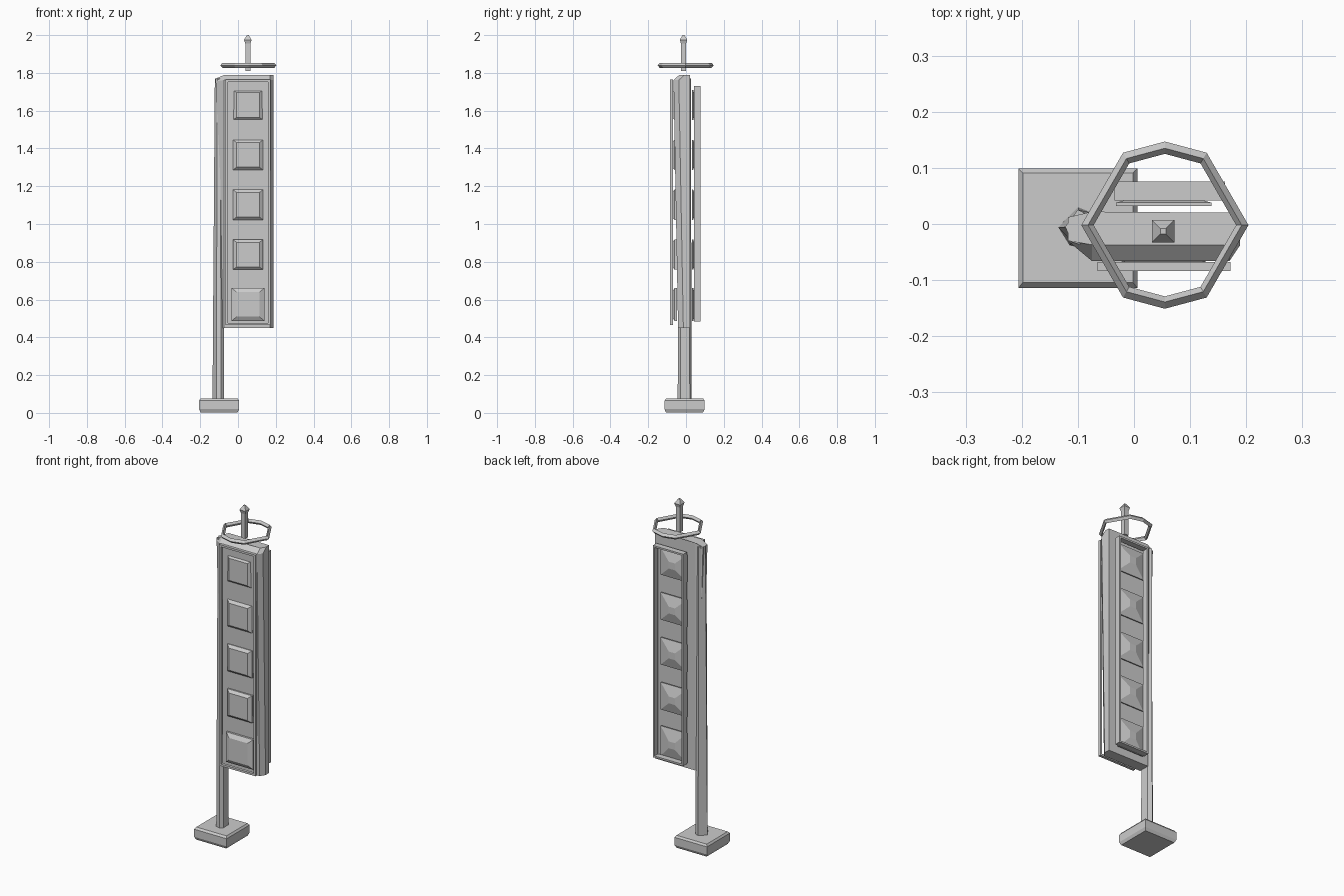
import bpy, bmesh, math

if "Cube" in bpy.data.objects:
    bpy.data.objects.remove(bpy.data.objects["Cube"])


def loft(name, rings, closed=False):
    """Skin a list of equal-length point rings; cap the ends unless closed."""
    bm = bmesh.new()
    vs = [[bm.verts.new(p) for p in r] for r in rings]
    n = len(vs[0])
    pairs = list(zip(vs, vs[1:] + vs[:1])) if closed else list(zip(vs, vs[1:]))
    for a, b in pairs:
        for i in range(n):
            j = (i + 1) % n
            bm.faces.new((a[i], a[j], b[j], b[i]))
    if not closed:
        bm.faces.new(vs[0])
        bm.faces.new(vs[-1])
    bmesh.ops.recalc_face_normals(bm, faces=bm.faces)
    me = bpy.data.meshes.new(name)
    bm.to_mesh(me)
    bm.free()
    ob = bpy.data.objects.new(name, me)
    bpy.context.collection.objects.link(ob)
    return ob


def rect_xy(x0, x1, y0, y1, z):
    return [(x0, y0, z), (x1, y0, z), (x1, y1, z), (x0, y1, z)]


def rect_xz(x0, x1, z0, z1, y):
    return [(x0, y, z0), (x1, y, z0), (x1, y, z1), (x0, y, z1)]


def rim(name, x0, x1, z0, z1, y0, y1, t):
    """Rectangular frame standing in the xz plane."""
    loft(name, [rect_xz(x0, x1, z0, z1, y0), rect_xz(x0, x1, z0, z1, y1),
                rect_xz(x0 + t, x1 - t, z0 + t, z1 - t, y1),
                rect_xz(x0 + t, x1 - t, z0 + t, z1 - t, y0)], closed=True)


# Foot block with chamfered edges
loft("foot", [rect_xy(-0.198, -0.002, -0.106, 0.091, 0.003),
              rect_xy(-0.206, 0.006, -0.114, 0.099, 0.02),
              rect_xy(-0.206, 0.006, -0.114, 0.099, 0.065),
              rect_xy(-0.198, -0.002, -0.104, 0.091, 0.076)])

# Six-sided pole, slightly thinner at the top
section = [(-0.135, -0.006), (-0.115, -0.038), (-0.09, -0.044),
           (-0.073, -0.03), (-0.075, 0.02), (-0.1, 0.03)]
loft("pole", [[(x, y, 0.07) for x, y in section],
              [(-0.1 + (x + 0.1) * 0.65, y * 0.85, 1.77) for x, y in section]])

# Sign body, front leaning forward towards the top
def body_ring(front, z, zl):
    return [(-0.075, front, z), (0.17, front, z), (0.189, front + 0.028, z),
            (0.187, 0.02, z), (-0.075, 0.022, z), (-0.118, 0.012, zl),
            (-0.118, -0.03, zl)]

loft("sign_body", [[(max(x, -0.085), y, z) for x, y, z in body_ring(-0.042, 0.45, 0.45)],
                   body_ring(-0.066, 1.762, 1.755),
                   body_ring(-0.037, 1.788, 1.77)])

# Rims on both faces of the sign
rim("front_rim", -0.065, 0.172, 0.465, 1.765, -0.084, -0.068, 0.012)
rim("back_rim", -0.035, 0.162, 0.485, 1.73, 0.042, 0.076, 0.010)

# Five raised panels on each face; the lowest front one is larger
for i in range(5):
    z = 1.63 - 0.264 * i
    w = 0.088 if i == 4 else 0.08
    cx = 0.053
    loft(f"front_panel_{i}", [
        rect_xz(cx - w, cx + w, z - w, z + w, -0.048),
        rect_xz(cx - w, cx + w, z - w, z + w, -0.060),
        rect_xz(cx - 0.06, cx + 0.06, z - 0.065, z + 0.065, -0.074)])
    loft(f"back_panel_{i}", [
        rect_xz(cx - 0.085, cx + 0.085, z - w, z + w, 0.032),
        rect_xz(cx - 0.085, cx + 0.085, z - w, z + w, 0.038),
        rect_xz(cx - 0.02, cx + 0.02, z - 0.02, z + 0.02, 0.056)])

# Faceted halo ring above the sign
ring = []
for deg in (0, 60, 90, 120, 180, 240, 270, 300):
    a = math.radians(deg)
    ring.append([(0.055 + r * math.cos(a), r * math.sin(a) - 0.002, z)
                 for r, z in ((0.149, 1.84), (0.137, 1.853),
                              (0.127, 1.84), (0.137, 1.827))])
loft("halo_ring", ring, closed=True)

# Spike with a small pointed cap
def spike_ring(r, z):
    return [(0.052 + r * math.cos(math.radians(d)),
             -0.013 + r * math.sin(math.radians(d)), z) for d in (45, 135, 225, 315)]

loft("spike", [spike_ring(r, z) for r, z in
               ((0.019, 1.81), (0.019, 1.955), (0.028, 1.975), (0.007, 2.0))])
